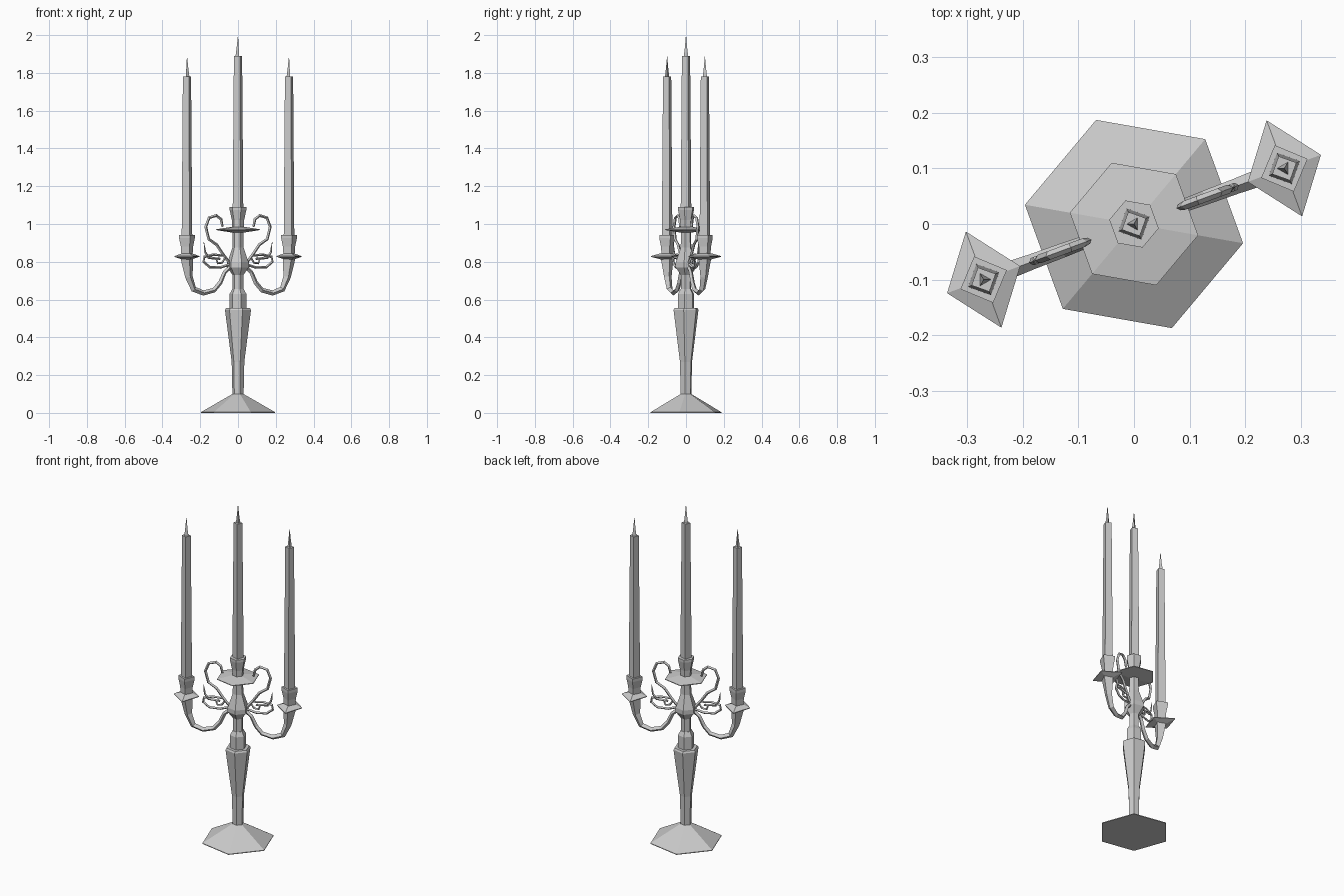
import bpy
import bmesh
import math
from mathutils import Matrix, Vector

cube = bpy.data.objects.get("Cube")
if cube:
    bpy.data.objects.remove(cube)

GREY = (0.6, 0.6, 0.6, 1)
metal = bpy.data.materials.new("plain grey")
metal.use_nodes = True
metal.diffuse_color = GREY
metal.node_tree.nodes["Principled BSDF"].inputs["Base Color"].default_value = GREY


def skin(name, rings, matrix):
    """Join rings of points into a closed, flat-shaded object."""
    bm = bmesh.new()
    loops = [[bm.verts.new(matrix @ Vector(p)) for p in ring] for ring in rings]
    for a, b in zip(loops, loops[1:]):
        n = len(a)
        for i in range(n):
            j = (i + 1) % n
            bm.faces.new((a[i], a[j], b[j], b[i]))
    bm.faces.new(loops[0][::-1])
    bm.faces.new(loops[-1])
    bmesh.ops.remove_doubles(bm, verts=bm.verts, dist=0.0003)
    bmesh.ops.recalc_face_normals(bm, faces=bm.faces)
    mesh = bpy.data.meshes.new(name)
    bm.to_mesh(mesh)
    bm.free()
    mesh.materials.append(metal)
    obj = bpy.data.objects.new(name, mesh)
    bpy.context.collection.objects.link(obj)
    return obj


def lathe(name, profile, sides, angle=0, matrix=Matrix(), sx=1, sy=1):
    """Turn (radius, height) pairs into a many-sided column."""
    turns = [math.radians(angle) + math.tau * i / sides for i in range(sides)]
    rings = [[(r * sx * math.cos(t), r * sy * math.sin(t), z) for t in turns]
             for r, z in profile]
    return skin(name, rings, matrix)


def tube(name, path, matrix):
    """Sweep a four-sided section along (distance, height, radius) points."""
    pts = [Vector((s, 0, z)) for s, z, r in path]
    rings = []
    for i, p in enumerate(pts):
        along = (pts[min(i + 1, len(pts) - 1)] - pts[max(i - 1, 0)]).normalized()
        side = Vector((0, 1, 0))
        up = along.cross(side)
        r = path[i][2]
        rings.append([p + side * r, p + up * r, p - side * r, p - up * r])
    return skin(name, rings, matrix)


def candle(prefix, bottom, top, matrix):
    lathe(prefix + "_candle", [(0.031, bottom), (0.024, top)], 4, 5, matrix)
    lathe(prefix + "_wick", [(0.013, top), (0.007, top + 0.045), (0.0004, top + 0.11)],
          3, 40, matrix)


# Central stand, all six-sided
HEX = -10
lathe("base", [(0.199, 0), (0.199, 0.004), (0.03, 0.1)], 6, HEX)
lathe("lower_column", [(0.03, 0.09), (0.034, 0.27), (0.07, 0.545), (0.064, 0.555)], 6, HEX)
lathe("collar", [(0.045, 0.54), (0.045, 0.63), (0.031, 0.655)], 6, HEX)
lathe("stem", [(0.029, 0.64), (0.029, 0.73), (0.058, 0.77), (0.058, 0.795),
               (0.03, 0.875), (0.028, 0.965)], 6, HEX)
lathe("centre_drip_plate", [(0.035, 0.955), (0.117, 0.968), (0.117, 0.972), (0.035, 0.985)],
      6, HEX)
lathe("centre_socket", [(0.031, 0.975), (0.033, 1.02), (0.045, 1.075), (0.045, 1.09)], 6, HEX)
ARM = math.radians(20.3)
candle("centre", 1.08, 1.89, Matrix.Rotation(ARM, 4, "Z"))

# Two opposite arms, each in its own upright plane
REACH = 0.288
for prefix, turn in (("left", 0), ("right", math.pi)):
    plane = Matrix.Rotation(ARM + turn, 4, "Z")
    cup = plane @ Matrix.Translation((REACH, 0, 0))

    tube(prefix + "_arm", [(0.04, 0.775, 0.01), (0.075, 0.745, 0.011), (0.1, 0.69, 0.012),
                           (0.135, 0.65, 0.013), (0.195, 0.635, 0.014), (0.25, 0.655, 0.016),
                           (0.277, 0.72, 0.021), (0.288, 0.82, 0.036)], plane)
    tube(prefix + "_upper_scroll", [(0.045, 0.79, 0.008), (0.085, 0.84, 0.008),
                                    (0.12, 0.89, 0.008), (0.165, 0.92, 0.008),
                                    (0.182, 0.985, 0.008), (0.163, 1.033, 0.008),
                                    (0.122, 1.045, 0.008), (0.096, 1.025, 0.008),
                                    (0.087, 0.985, 0.006)], plane)
    tube(prefix + "_lower_scroll", [(0.05, 0.785, 0.007), (0.1, 0.77, 0.007),
                                    (0.16, 0.772, 0.007), (0.195, 0.8, 0.007),
                                    (0.19, 0.826, 0.007), (0.14, 0.838, 0.007),
                                    (0.075, 0.832, 0.005)], plane)
    tube(prefix + "_curl", [(0.07, 0.825, 0.005), (0.09, 0.795, 0.006),
                            (0.115, 0.792, 0.006), (0.122, 0.812, 0.006),
                            (0.105, 0.822, 0.004)], plane)
    tube(prefix + "_leaf", [(0.1, 0.815, 0.005), (0.165, 0.822, 0.008),
                            (0.185, 0.85, 0.006), (0.193, 0.905, 0.001)], plane)

    lathe(prefix + "_drip_plate", [(0.36, 0.812), (1, 0.826), (1, 0.83), (0.4, 0.845)],
          4, 0, cup, 0.07, 0.092)
    lathe(prefix + "_socket", [(0.032, 0.835), (0.035, 0.88), (0.045, 0.925), (0.045, 0.943)],
          4, 2, cup)
    candle(prefix, 0.93, 1.78, cup)
